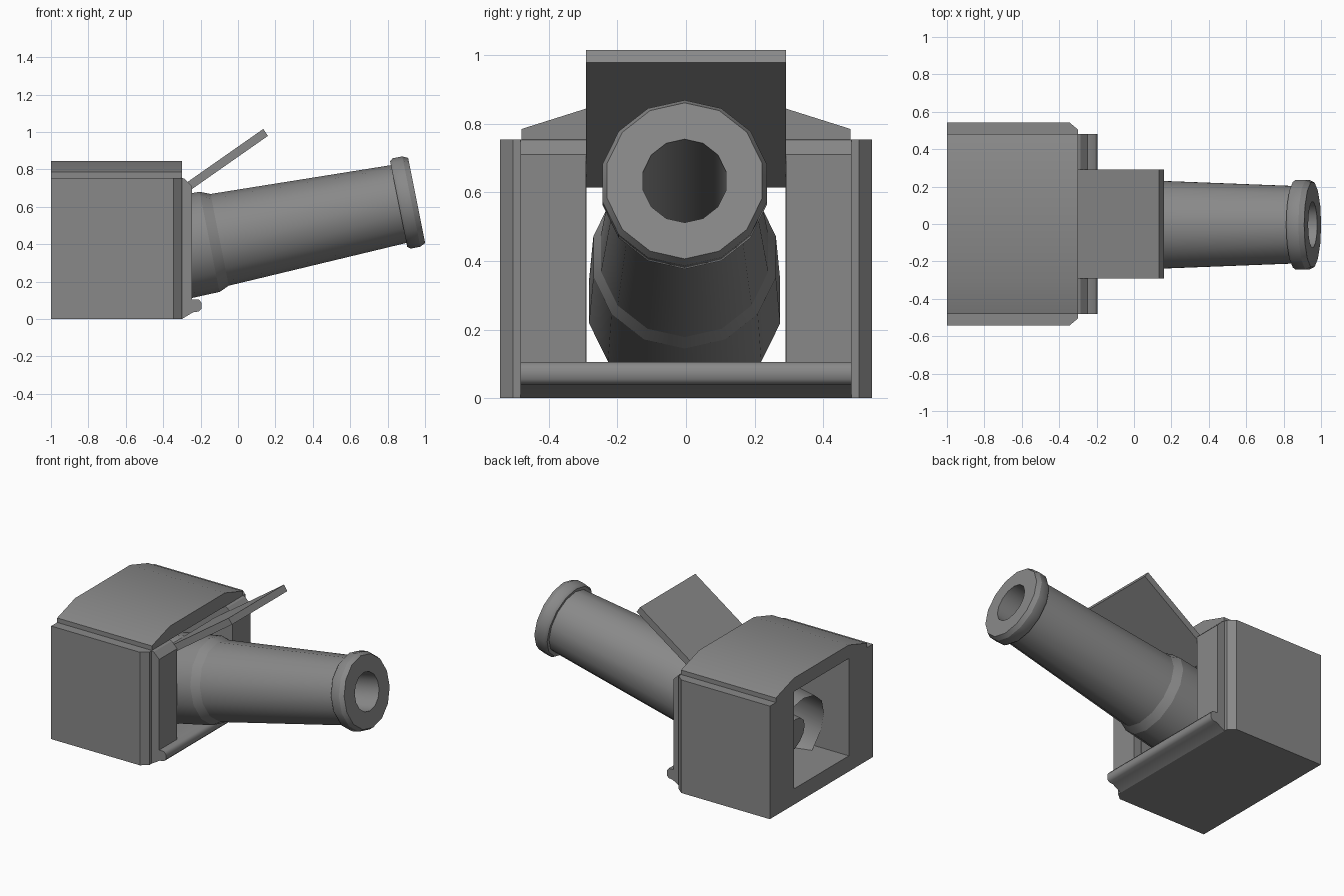
import bpy, bmesh, math
from mathutils import Vector, Matrix

if "Cube" in bpy.data.objects:
    bpy.data.objects.remove(bpy.data.objects["Cube"])

# Dark grey iron used by every part
iron = bpy.data.materials.new("dark_grey")
iron.diffuse_color = (0.25, 0.25, 0.25, 1)
iron.use_nodes = True
iron.node_tree.nodes["Principled BSDF"].inputs["Base Color"].default_value = iron.diffuse_color


def finish(name, bm):
    bmesh.ops.recalc_face_normals(bm, faces=bm.faces)
    me = bpy.data.meshes.new(name)
    bm.to_mesh(me)
    bm.free()
    me.materials.append(iron)
    ob = bpy.data.objects.new(name, me)
    bpy.context.collection.objects.link(ob)
    return ob


def prism(name, profile, axis, lo, hi):
    """Extrude a 2D profile along an axis: x uses (y,z), y uses (x,z), z uses (x,y)."""
    place = {'x': lambda a, b, d: (d, a, b),
             'y': lambda a, b, d: (a, d, b),
             'z': lambda a, b, d: (a, b, d)}[axis]
    bm = bmesh.new()
    face = bm.faces.new([bm.verts.new(place(a, b, lo)) for a, b in profile])
    out = bmesh.ops.extrude_face_region(bm, geom=[face], use_keep_orig=True)
    verts = [v for v in out['geom'] if isinstance(v, bmesh.types.BMVert)]
    bmesh.ops.translate(bm, verts=verts, vec=Vector(place(0, 0, hi - lo)))
    return finish(name, bm)


def smooth(ob, angle=30):
    bpy.ops.object.select_all(action='DESELECT')
    ob.select_set(True)
    bpy.context.view_layer.objects.active = ob
    bpy.ops.object.shade_smooth_by_angle(angle=math.radians(angle))


# Housing core with a sloped roof and a square tunnel through it
half = [(0.48, 0), (0.48, 0.785), (0.29, 0.845)]
housing = prism("housing", half + [(-y, z) for y, z in reversed(half)], 'x', -1, -0.30)
cutter = prism("tunnel_cutter", [(-0.29, 0.105), (0.29, 0.105), (0.29, 0.755), (-0.29, 0.755)],
               'x', -1.2, -0.1)
mod = housing.modifiers.new("tunnel", 'BOOLEAN')
mod.operation = 'DIFFERENCE'
mod.solver = 'EXACT'
mod.object = cutter
bpy.context.view_layer.objects.active = housing
bpy.ops.object.modifier_apply(modifier=mod.name)
bpy.data.objects.remove(cutter)
smooth(housing)

# Side panels with chamfered front corners, and the front frame uprights
for side, s in (("left", 1), ("right", -1)):
    prism("side_panel_" + side,
          [(x, s * y) for x, y in [(-1, 0.48), (-1, 0.543), (-0.345, 0.543),
                                   (-0.30, 0.505), (-0.30, 0.48)]], 'z', 0, 0.755)
    prism("frame_upright_" + side,
          [(-0.30, 0), (-0.245, 0.035), (-0.245, 0.71), (-0.285, 0.75), (-0.30, 0.755)],
          'y', *sorted((s * 0.292, s * 0.482)))

# Rounded sill along the bottom of the opening
sill = prism("sill", [(-0.30, 0), (-0.24, 0.036), (-0.21, 0.04), (-0.196, 0.055),
                      (-0.196, 0.088), (-0.21, 0.105), (-0.30, 0.105)], 'y', -0.482, 0.482)
smooth(sill, 60)

# Port lid tilted open, its lower edge swung inside the housing
prism("port_lid", [(-0.36, 0.615), (0.16, 0.979), (0.135, 1.016), (-0.385, 0.652)],
      'y', -0.292, 0.292)

# Barrel: lathed shell, open at the rear, with a capped bore; (along, radius, crisp edge)
SIDES = 14
profile = [(-0.825, 0.286, 1), (-0.155, 0.273, 1), (-0.10, 0.250, 1), (0.878, 0.212, 1),
           (0.876, 0.234, 1), (0.892, 0.246, 0), (0.945, 0.246, 1), (0.974, 0.232, 1),
           (0.974, 0.124, 1), (-0.80, 0.124, 1)]
bm = bmesh.new()
rings = []
for t, r, _ in profile:
    rings.append([bm.verts.new((t, r * math.sin(2 * math.pi * i / SIDES),
                                r * math.cos(2 * math.pi * i / SIDES))) for i in range(SIDES)])
for a, b in zip(rings, rings[1:]):
    for i in range(SIDES):
        j = (i + 1) % SIDES
        bm.faces.new((a[i], a[j], b[j], b[i])).smooth = True
bm.faces.new(rings[-1])
for ring, (_, _, crisp) in zip(rings, profile):
    for i in range(SIDES):
        edge = bm.edges.get((ring[i], ring[(i + 1) % SIDES]))
        edge.smooth = not crisp
bm.transform(Matrix.Translation((0, -0.004, 0.443)) @
             Matrix.Rotation(math.radians(-11.3), 4, 'Y'))
finish("cannon_barrel", bm)
